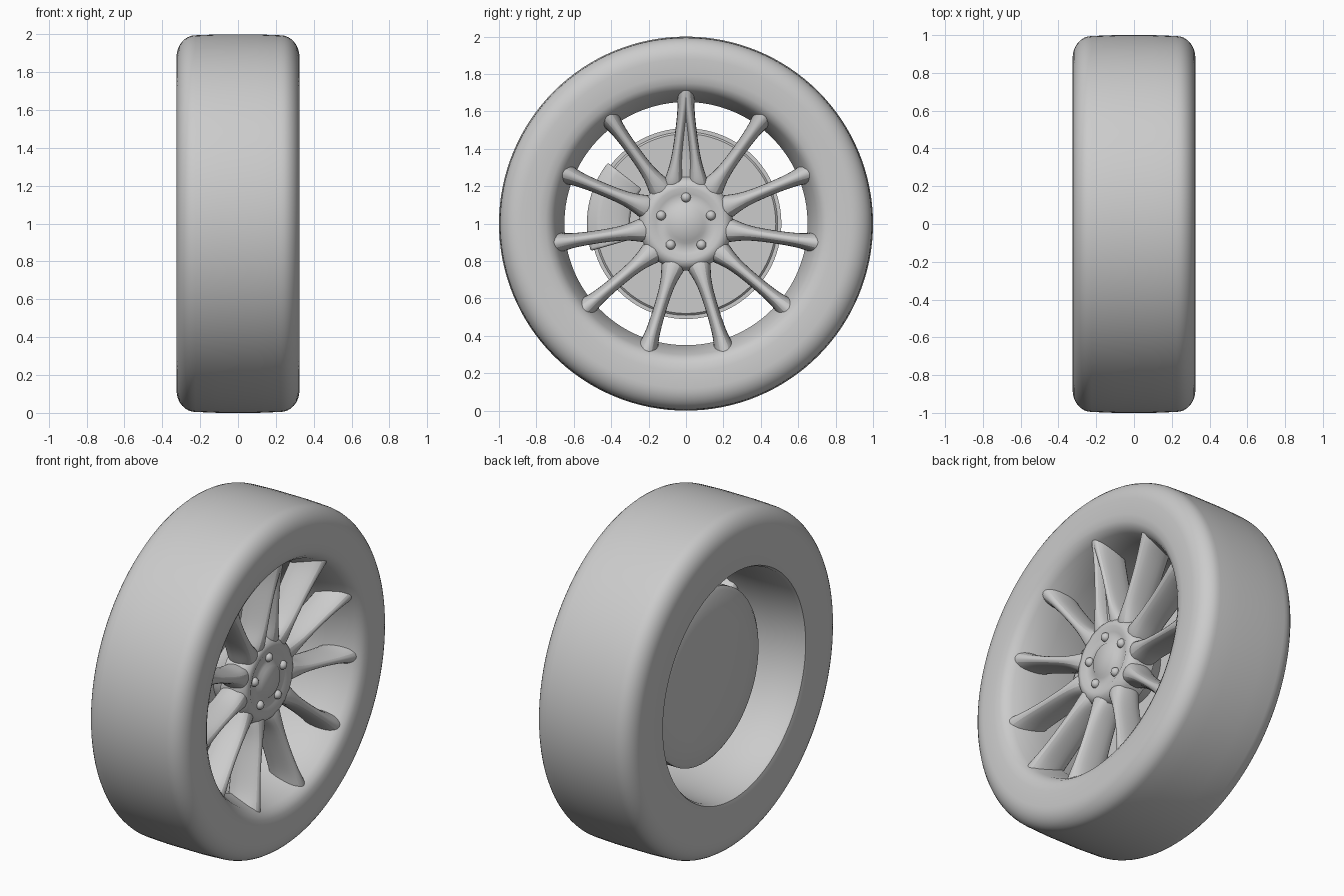
import bpy
import bmesh
from math import sin, cos, pi, radians
from mathutils import Matrix, Vector

default = bpy.data.objects.get("Cube")
if default:
    bpy.data.objects.remove(default, do_unlink=True)

GREY = (0.6, 0.6, 0.6, 1)
grey = bpy.data.materials.new("plain grey")
grey.use_nodes = True
grey.diffuse_color = GREY
grey.node_tree.nodes["Principled BSDF"].inputs["Base Color"].default_value = GREY

AXLE = Vector((0, 0, 1))


def finish(name, bm, sharp=40, subdivide=0, bevel=0):
    """Turn a bmesh into a smooth shaded object standing on the axle."""
    bmesh.ops.remove_doubles(bm, verts=bm.verts, dist=0.0001)
    bmesh.ops.recalc_face_normals(bm, faces=bm.faces)
    mesh = bpy.data.meshes.new(name)
    bm.to_mesh(mesh)
    bm.free()
    mesh.materials.append(grey)
    obj = bpy.data.objects.new(name, mesh)
    bpy.context.collection.objects.link(obj)
    obj.location = AXLE
    if bevel:
        mod = obj.modifiers.new("soft edges", "BEVEL")
        mod.width, mod.segments = bevel, 3
    if subdivide:
        mod = obj.modifiers.new("smooth", "SUBSURF")
        mod.levels = mod.render_levels = subdivide
    bpy.ops.object.select_all(action="DESELECT")
    obj.select_set(True)
    bpy.context.view_layer.objects.active = obj
    bpy.ops.object.shade_smooth_by_angle(angle=radians(sharp))
    return obj


def lathe(name, profile, start=0, end=360, steps=96, **options):
    """Turn a closed (x, radius) outline about the axle."""
    bm = bmesh.new()
    rings = []
    for i in range(steps + 1):
        a = radians(start + (end - start) * i / steps)
        rings.append([bm.verts.new((x, r * cos(a), r * sin(a))) for x, r in profile])
    n = len(profile)
    for ring, nxt in zip(rings, rings[1:]):
        for j in range(n):
            k = (j + 1) % n
            if profile[j][1] + profile[k][1] > 0:
                bm.faces.new((ring[j], ring[k], nxt[k], nxt[j]))
    if end - start < 360:
        bm.faces.new(rings[0])
        bm.faces.new(rings[-1])
    return finish(name, bm, **options)


def spoke(name, angle, stations, root_shift=0, tip_shift=0):
    """Loft a blade outward; stations are radius, ridge width, base width, front, back."""
    bm = bmesh.new()
    turn = Matrix.Rotation(radians(angle), 4, "X")
    first, last = stations[0][0], stations[-1][0]
    rings = []
    for r, ridge, base, front, back in stations:
        shift = root_shift + (tip_shift - root_shift) * (r - first) / (last - first)
        middle = front - 0.35 * (front - back)
        section = [(front, -ridge / 2), (front, ridge / 2), (middle, base / 2),
                   (back, base / 2), (back, -base / 2), (middle, -base / 2)]
        rings.append([bm.verts.new(turn @ Vector((x, r, w + shift))) for x, w in section])
    for ring, nxt in zip(rings, rings[1:]):
        for j in range(6):
            k = (j + 1) % 6
            bm.faces.new((ring[j], ring[k], nxt[k], nxt[j]))
    bm.faces.new(rings[0])
    bm.faces.new(rings[-1])
    return finish(name, bm, sharp=60, subdivide=2)


# Tyre and rim barrel in one turned outline
shoulder = [(0.225 + 0.1 * cos(pi / 2 * i / 8), 0.88 + 0.115 * sin(pi / 2 * i / 8))
            for i in range(9)]
tread = shoulder + [(0.1, 1), (-0.1, 1)] + [(-x, r) for x, r in reversed(shoulder)]
front_lip = [(0.12, 0.65), (0.2, 0.675), (0.27, 0.7), (0.3, 0.722), (0.316, 0.75), (0.323, 0.79)]
back_lip = [(-0.325, 0.7), (-0.318, 0.672), (-0.3, 0.662), (-0.1, 0.65)]
lathe("tyre_and_rim", front_lip + tread + back_lip, steps=128)

# Ordinary spokes, mirrored either side of the upright one
blade = [(0.16, 0.1, 0.17, 0.2, 0.04),
         (0.25, 0.08, 0.13, 0.22, 0.04),
         (0.33, 0.04, 0.075, 0.23, 0.05),
         (0.5, 0.035, 0.07, 0.25, 0.06),
         (0.63, 0.04, 0.08, 0.275, 0.07),
         (0.7, 0.06, 0.12, 0.29, 0.08),
         (0.79, 0.06, 0.16, 0.3, 0.1)]
for i, angle in enumerate((54, 22.5, -8.5, -40, -73)):
    spoke(f"spoke_left_{i + 1}", angle, blade)
    spoke(f"spoke_right_{i + 1}", 180 - angle, blade)

# Upright spoke: two legs meeting near the rim over a recessed web
leg = [(r, ridge * 0.85, base * 0.75, front, back) for r, ridge, base, front, back in blade]
for side, shift in (("front", 0.075), ("back", -0.075)):
    spoke(f"upright_leg_{side}", 90, leg, shift, -shift * 0.1)
web = [(0.16, 0.12, 0.16, 0.17, 0.05), (0.35, 0.1, 0.13, 0.17, 0.05),
       (0.5, 0.05, 0.08, 0.21, 0.06), (0.7, 0.04, 0.08, 0.27, 0.08)]
spoke("upright_web", 90, web)

# Hub with a shallow dish and centre cap
lathe("hub", [(0.215, 0), (0.215, 0.09), (0.2, 0.105), (0.2, 0.16), (0.215, 0.19),
              (0.205, 0.225), (0.17, 0.25), (0.06, 0.25), (0.03, 0.2),
              (-0.08, 0.18), (-0.08, 0)], steps=64, sharp=50)

# Wheel nuts
for i in range(5):
    a = radians(90 + 72 * i)
    bm = bmesh.new()
    bmesh.ops.create_uvsphere(bm, u_segments=16, v_segments=8, radius=0.026)
    bmesh.ops.translate(bm, verts=bm.verts, vec=(0.2, 0.14 * cos(a), 0.14 * sin(a)))
    finish(f"wheel_nut_{i + 1}", bm)

# Brake disc with a rim step and a domed back
lathe("brake_disc", [(-0.03, 0), (-0.03, 0.48), (-0.04, 0.49), (-0.04, 0.51), (-0.12, 0.51),
                     (-0.135, 0.49), (-0.15, 0.36), (-0.165, 0.2), (-0.17, 0)], sharp=35)

# Brake caliper
lathe("brake_caliper", [(-0.06, 0.3), (0.02, 0.3), (0.045, 0.36), (0.045, 0.47),
                        (0.01, 0.53), (-0.06, 0.53)],
      start=142, end=196, steps=14, sharp=50, bevel=0.012)
